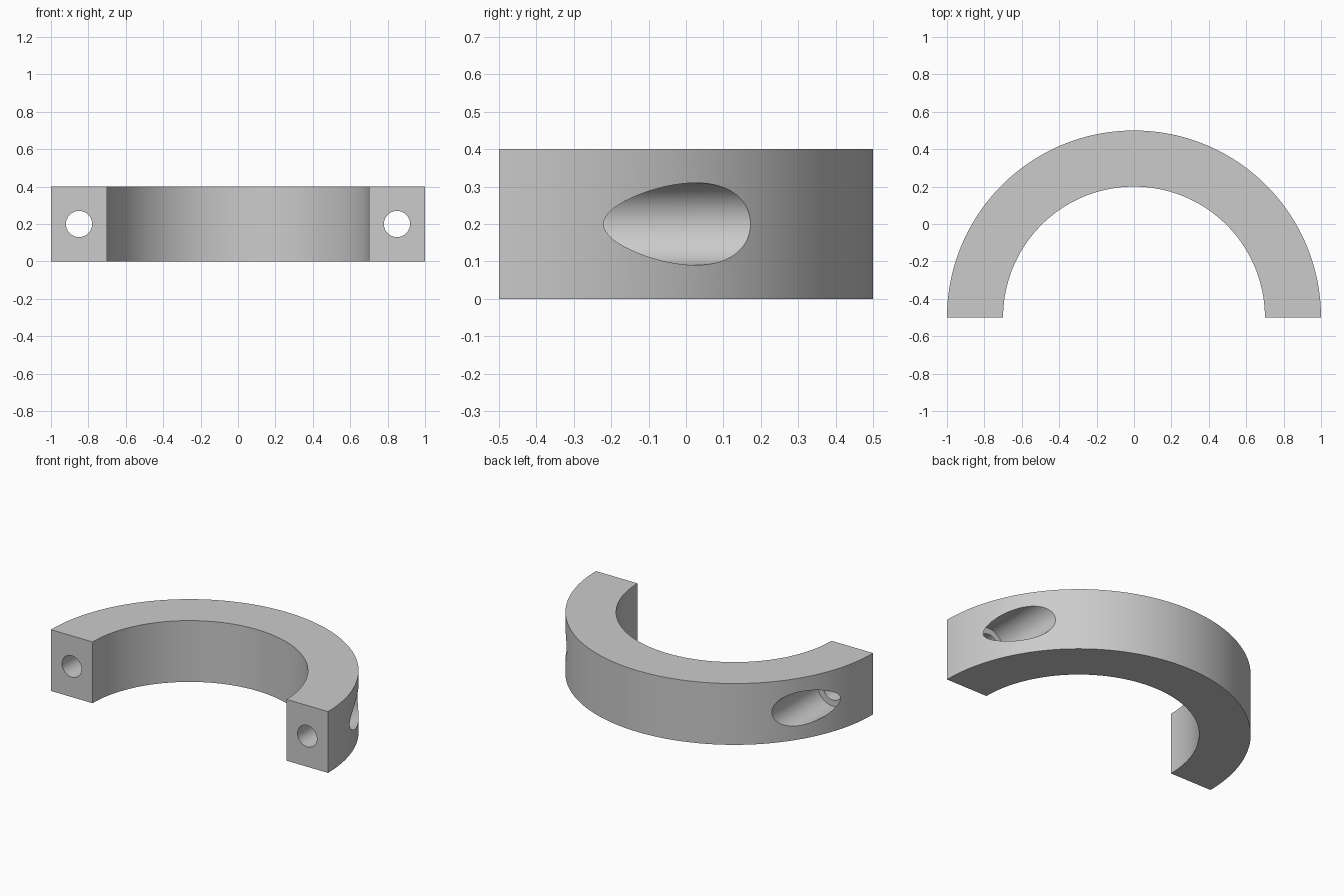
import bpy, bmesh, math
from mathutils import Vector

cube = bpy.data.objects.get("Cube")
if cube:
    bpy.data.objects.remove(cube, do_unlink=True)

OUTER, INNER, HEIGHT = 1.0, 0.7, 0.4
END_Y = -0.5            # plane of the two flat ends
BOLT_X = 0.85           # bolt axis offset
ARC_STEPS, HOLE_STEPS = 96, 64

grey = bpy.data.materials.new("plain grey")
grey.use_nodes = True
colour = (0.6, 0.6, 0.6, 1.0)
grey.diffuse_color = colour
grey.node_tree.nodes["Principled BSDF"].inputs["Base Color"].default_value = colour


def make_object(name, bm):
    bmesh.ops.recalc_face_normals(bm, faces=bm.faces)
    mesh = bpy.data.meshes.new(name)
    bm.to_mesh(mesh)
    bm.free()
    mesh.materials.append(grey)
    obj = bpy.data.objects.new(name, mesh)
    bpy.context.collection.objects.link(obj)
    return obj


# Half ring: a flat arc outline extruded upward
def half_ring(name):
    bm = bmesh.new()

    def arc(radius):
        angles = [math.pi * i / ARC_STEPS for i in range(ARC_STEPS + 1)]
        return [bm.verts.new((radius * math.cos(a), END_Y + radius * math.sin(a), 0)) for a in angles]

    base = bm.faces.new(arc(OUTER) + arc(INNER)[::-1])
    walls = bmesh.ops.extrude_face_region(bm, geom=[base])
    top = [v for v in walls["geom"] if isinstance(v, bmesh.types.BMVert)]
    bmesh.ops.translate(bm, verts=top, vec=(0, 0, HEIGHT))
    return make_object(name, bm)


# Counterbored bolt hole: a stepped profile spun about the bolt axis
def bolt_cutter(name, x):
    bm = bmesh.new()
    profile = [(0, -0.6), (0.07, -0.6), (0.07, -0.3), (0.11, -0.3), (0.11, 0.6), (0, 0.6)]
    verts = [bm.verts.new((x + r, y, HEIGHT / 2)) for r, y in profile]
    edges = [bm.edges.new(pair) for pair in zip(verts, verts[1:])]
    bmesh.ops.spin(bm, geom=verts + edges, cent=Vector((x, 0, HEIGHT / 2)), axis=(0, 1, 0),
                   angle=math.tau, steps=HOLE_STEPS, use_merge=True)
    bmesh.ops.remove_doubles(bm, verts=bm.verts, dist=1e-5)
    cutter = make_object(name, bm)
    cutter.hide_render = True
    return cutter


clamp = half_ring("clamp_half_ring")
bpy.ops.object.select_all(action="DESELECT")
bpy.context.view_layer.objects.active = clamp
clamp.select_set(True)

# Cut both bolt holes
for side, x in (("left", BOLT_X), ("right", -BOLT_X)):
    cutter = bolt_cutter(side + "_bolt_hole_cutter", x)
    cut = clamp.modifiers.new(side + "_bolt_hole", "BOOLEAN")
    cut.operation, cut.solver, cut.object = "DIFFERENCE", "EXACT", cutter
    bpy.ops.object.modifier_apply(modifier=cut.name)
    bpy.data.objects.remove(cutter, do_unlink=True)

bpy.ops.object.shade_smooth_by_angle(angle=math.radians(25))
